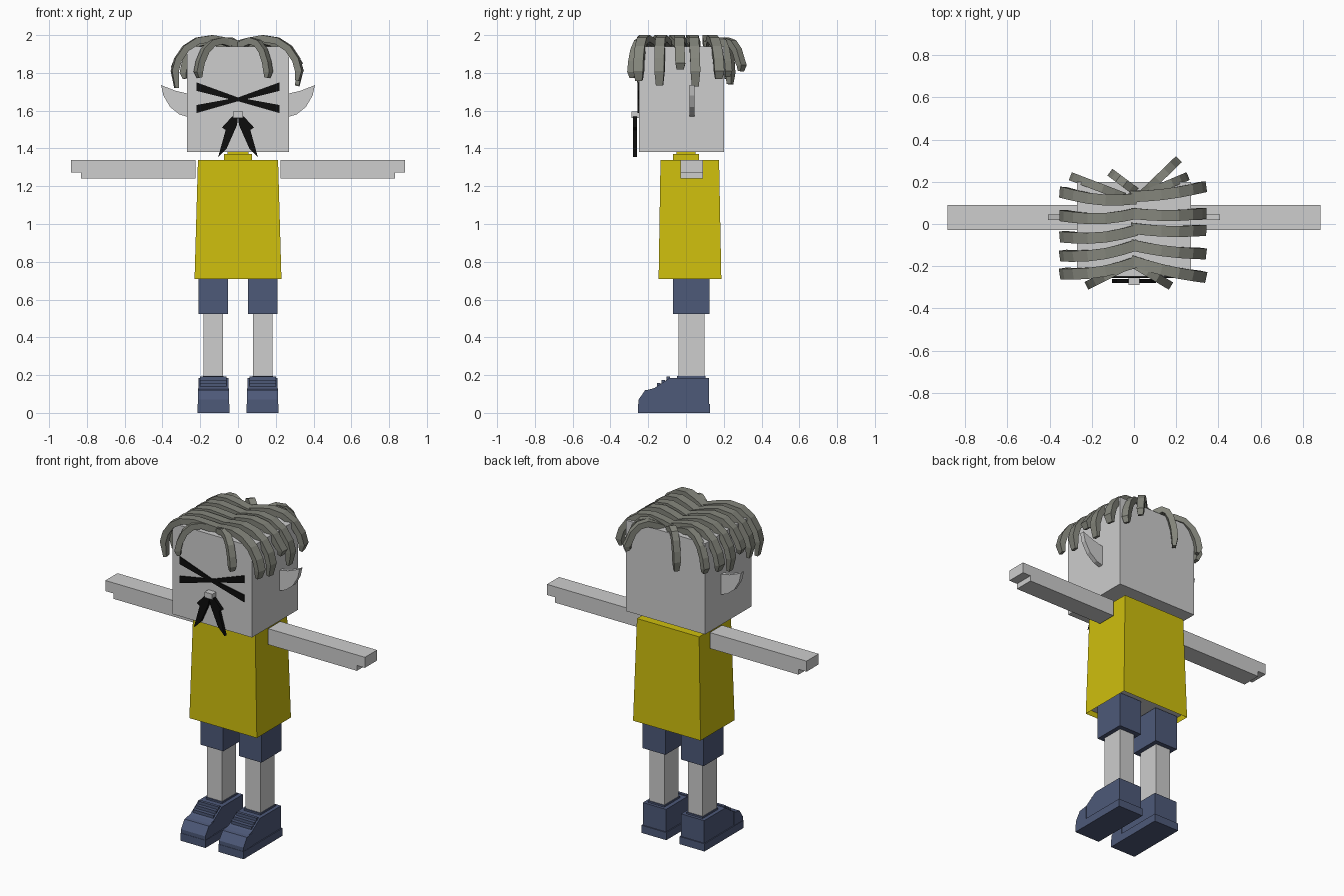
import bpy, bmesh, math
from mathutils import Vector

cube = bpy.data.objects.get("Cube")
if cube:
    bpy.data.objects.remove(cube)


def material(name, rgb):
    m = bpy.data.materials.new(name)
    m.use_nodes = True
    m.diffuse_color = (*rgb, 1)
    m.node_tree.nodes["Principled BSDF"].inputs["Base Color"].default_value = (*rgb, 1)
    return m


SKIN = material("pale skin", (0.61, 0.61, 0.61))
YELLOW = material("yellow cloth", (0.62, 0.52, 0.004))
BLUE = material("blue cloth", (0.075, 0.1, 0.19))
HAIR = material("grey hair", (0.23, 0.235, 0.2))
BLACK = material("black", (0.004, 0.004, 0.004))


def finish(name, bm, *mats):
    bmesh.ops.recalc_face_normals(bm, faces=bm.faces)
    mesh = bpy.data.meshes.new(name)
    bm.to_mesh(mesh)
    bm.free()
    for m in mats:
        mesh.materials.append(m)
    obj = bpy.data.objects.new(name, mesh)
    bpy.context.collection.objects.link(obj)
    return obj


def box(name, mat, x, y, z):
    """Box from (low, high) ranges."""
    bm = bmesh.new()
    bmesh.ops.create_cube(bm, size=1)
    for v in bm.verts:
        v.co = [r[0] if c < 0 else r[1] for c, r in zip(v.co, (x, y, z))]
    return finish(name, bm, mat)


def prism(name, mat, points, axis, low, high):
    """Extrude a 2D outline along x (outline is y, z) or along y (outline is x, z)."""
    bm = bmesh.new()

    def place(p, d):
        return (d, p[0], p[1]) if axis == "x" else (p[0], d, p[1])

    a = [bm.verts.new(place(p, low)) for p in points]
    b = [bm.verts.new(place(p, high)) for p in points]
    bm.faces.new(a)
    bm.faces.new(b[::-1])
    for i in range(len(a)):
        j = (i + 1) % len(a)
        bm.faces.new((a[i], a[j], b[j], b[i]))
    return finish(name, bm, mat)


def mirror_x(points, s):
    return [(s * x, z) for x, z in points]


def span(s, low, high):
    return tuple(sorted((s * low, s * high)))


# Head, neck and collar
box("head", SKIN, (-0.27, 0.27), (-0.25, 0.2), (1.38, 1.94))
box("neck", YELLOW, (-0.055, 0.055), (-0.05, 0.05), (1.34, 1.385))
box("collar", YELLOW, (-0.075, 0.075), (-0.07, 0.07), (1.33, 1.37))

# Tunic flaring to the hem, with a recessed pale underside
bm = bmesh.new()
bmesh.ops.create_cube(bm, size=1)
for v in bm.verts:
    if v.co.z > 0:
        v.co = (math.copysign(0.212, v.co.x), -0.135 if v.co.y < 0 else 0.175, 1.34)
    else:
        v.co = (math.copysign(0.23, v.co.x), -0.145 if v.co.y < 0 else 0.187, 0.71)
bm.normal_update()
under = min(bm.faces, key=lambda f: f.calc_center_median().z)
bmesh.ops.inset_region(bm, faces=[under], thickness=0.01)
for v in under.verts:
    v.co.z += 0.03
under.material_index = 1
finish("tunic", bm, YELLOW, SKIN)

# Face: crossed eyes, nose, drooping moustache
for s in (-1, 1):
    bar = [(-0.22, 1.75), (0, 1.67), (0.22, 1.63), (0.22, 1.587), (0, 1.65), (-0.22, 1.705)]
    prism("crossed_eye", BLACK, mirror_x(bar, s), "y", -0.257, -0.249)
    blade = [(0, 1.57), (-0.03, 1.57), (-0.085, 1.51), (-0.065, 1.498),
             (-0.105, 1.355), (-0.06, 1.4), (-0.005, 1.525)]
    prism("moustache", BLACK, mirror_x(blade, s), "y", -0.28, -0.26)
box("nose", SKIN, (-0.026, 0.026), (-0.288, -0.245), (1.562, 1.596))

LACES = ((-0.145, 0.15), (-0.12, 0.167), (-0.095, 0.184))
for s, side in ((1, "left"), (-1, "right")):
    # Pointed ear
    ear = [(0.265, 1.69), (0.33, 1.705), (0.407, 1.735), (0.395, 1.68),
           (0.36, 1.62), (0.31, 1.58), (0.265, 1.567)]
    prism(side + "_ear", SKIN, mirror_x(ear, s), "y", 0.018, 0.046)

    # Arm with a stepped hand
    arm = [(0.225, 1.24), (0.83, 1.24), (0.83, 1.273), (0.885, 1.273), (0.885, 1.338), (0.225, 1.338)]
    prism(side + "_arm", SKIN, mirror_x(arm, s), "y", -0.028, 0.09)

    # Leg and shorts
    box(side + "_leg", SKIN, span(s, 0.08, 0.182), (-0.04, 0.097), (0.15, 0.55))
    box(side + "_shorts", BLUE, span(s, 0.053, 0.208), (-0.068, 0.125), (0.523, 0.735))

    # Shoe: sole, upper, toe cap, ankle rim and laces
    box(side + "_sole", BLUE, span(s, 0.045, 0.215), (-0.253, 0.127), (0, 0.047))
    upper = [(0.121, 0.04), (0.121, 0.186), (-0.085, 0.186), (-0.165, 0.133),
             (-0.215, 0.117), (-0.245, 0.07), (-0.245, 0.04)]
    prism(side + "_shoe_upper", BLUE, upper, "x", *span(s, 0.051, 0.209))
    toe = [(-0.165, 0.045), (-0.165, 0.128), (-0.217, 0.12), (-0.251, 0.07), (-0.251, 0.045)]
    prism(side + "_toe_cap", BLUE, toe, "x", *span(s, 0.047, 0.213))
    box(side + "_ankle_rim", BLUE, span(s, 0.076, 0.186), (-0.048, 0.103), (0.17, 0.196))
    for y, z in LACES:
        box(side + "_lace", BLUE, span(s, 0.06, 0.2), (y - 0.009, y + 0.009), (z - 0.012, z + 0.008))


# Hair strands: (fraction outwards, height) with a hanging tip
ARC = [(0, 1.95), (0.2, 1.968), (0.42, 1.982), (0.65, 1.97), (0.83, 1.93), (0.95, 1.87), (1, 1.81)]


def strand(x0, y0, x1, y1, tip, bow=0.0, drop=0.0, width=0.052):
    start, end = Vector((x0, y0)), Vector((x1, y1))
    heading = (end - start).normalized()
    side = Vector((-heading.y, heading.x, 0))
    path = []
    for f, z in ARC + [(0.97, None)]:
        p = start.lerp(end, f)
        fall = tip if z is None else max(z - drop, tip + 0.03)
        path.append(Vector((p.x, p.y + bow * math.sin(math.pi * f), fall)))
    bm = bmesh.new()
    rings = []
    for i, p in enumerate(path):
        along = (path[min(i + 1, len(path) - 1)] - path[max(i - 1, 0)]).normalized()
        normal = along.cross(side).normalized()
        last = i == len(path) - 1
        w = width * (0.36 if last else 0.5)
        t = 0.01 if last else 0.018
        rings.append([bm.verts.new(p + side * (w * a) + normal * (t * b))
                      for a, b in ((-1, -1), (1, -1), (1, 1), (-1, 1))])
    for r, q in zip(rings, rings[1:]):
        for i in range(4):
            j = (i + 1) % 4
            bm.faces.new((r[i], r[j], q[j], q[i]))
    bm.faces.new(rings[0])
    bm.faces.new(rings[-1])
    return finish("hair_strand", bm, HAIR)


# Side strands, swept from the parting
for y0, y1, tip in ((0.12, 0.15, 1.77), (0.05, 0.04, 1.73), (-0.03, -0.06, 1.8),
                    (-0.1, -0.15, 1.74), (-0.18, -0.235, 1.72)):
    strand(0.01, y0, -0.335, y1, tip, -0.02)
for y0, y1, tip in ((0.13, 0.175, 1.77), (0.05, 0.05, 1.73), (-0.02, -0.03, 1.82),
                    (-0.1, -0.14, 1.735), (-0.175, -0.25, 1.76)):
    strand(-0.01, y0, 0.325, y1, tip, -0.01)

# Front fringe and back strands
for x0, y0, x1, y1, tip in ((0, -0.19, 0.16, -0.285, 1.775), (0, -0.18, -0.21, -0.285, 1.775),
                            (0, 0.16, -0.1, 0.235, 1.74), (-0.05, 0.13, -0.285, 0.22, 1.77),
                            (0.05, 0.15, 0.2, 0.295, 1.81), (0.05, 0.14, 0.24, 0.22, 1.78)):
    strand(x0, y0, x1, y1, tip, 0, 0.012, 0.04)
